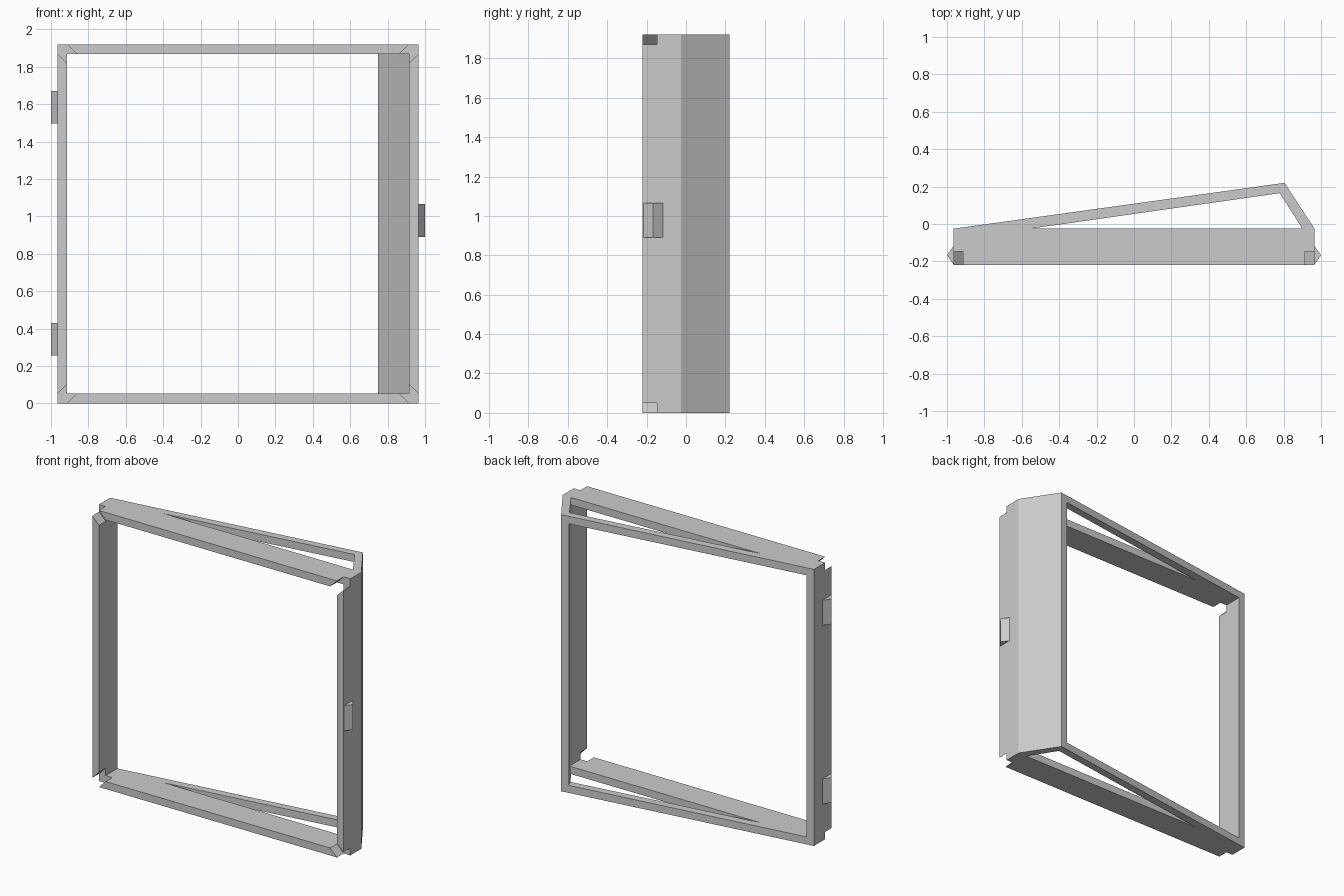
import bpy
import bmesh
from math import radians
from mathutils import Matrix, Vector

if "Cube" in bpy.data.objects:
    bpy.data.objects.remove(bpy.data.objects["Cube"], do_unlink=True)

HALF_W, HEIGHT, WALL = 0.965, 1.92, 0.052
FRONT, MID, BACK = -0.22, -0.025, 0.22

grey = bpy.data.materials.new("plain_grey")
grey.use_nodes = True
colour = (0.6, 0.6, 0.6, 1)
grey.diffuse_color = colour
grey.node_tree.nodes["Principled BSDF"].inputs["Base Color"].default_value = colour


def prism(name, profile, z0, z1):
    """Extrude a plan outline upwards from z0 to z1."""
    bm = bmesh.new()
    base = bm.faces.new([bm.verts.new((x, y, z0)) for x, y in profile])
    top = bmesh.ops.extrude_face_region(bm, geom=[base])["geom"]
    verts = [v for v in top if isinstance(v, bmesh.types.BMVert)]
    bmesh.ops.translate(bm, verts=verts, vec=(0, 0, z1 - z0))
    bmesh.ops.recalc_face_normals(bm, faces=bm.faces)
    mesh = bpy.data.meshes.new(name)
    bm.to_mesh(mesh)
    bm.free()
    mesh.materials.append(grey)
    obj = bpy.data.objects.new(name, mesh)
    bpy.context.collection.objects.link(obj)
    return obj


def cut(target, cutter):
    """Subtract the cutter, then discard it."""
    cutter.hide_render = True
    mod = target.modifiers.new("cut", 'BOOLEAN')
    mod.operation = 'DIFFERENCE'
    mod.solver = 'EXACT'
    mod.object = cutter
    bpy.context.view_layer.objects.active = target
    bpy.ops.object.modifier_apply(modifier=mod.name)
    bpy.data.objects.remove(cutter, do_unlink=True)


def slant_x(y):
    """Inner face of the slanted wall."""
    return 0.9 - 0.635 * (y - MID)


# Outer body of the frame, wedge-shaped in plan
frame = prism("frame", [(-HALF_W, FRONT), (HALF_W, FRONT), (HALF_W, MID),
                        (0.805, BACK), (-HALF_W, MID)], 0, HEIGHT)

# Large opening from front to back
inner = HALF_W - WALL
inner_y = MID - (inner - 0.9) / 0.635
cut(frame, prism("opening_cutter", [(-inner, -0.5), (inner, -0.5), (inner, inner_y),
                                    (slant_x(0.3), 0.3), (-inner, 0.3)],
                 WALL, HEIGHT - WALL))

# Triangular hole through the top and bottom plates
cut(frame, prism("triangle_cutter", [(-0.555, MID), (slant_x(MID), MID),
                                     (slant_x(0.165), 0.165)], -0.1, HEIGHT + 0.1))

# Diagonal slots across the four front corners
for sx in (-1, 1):
    for z, sz in ((0, -1), (HEIGHT, 1)):
        slot = prism("slot_cutter", [(-0.036, -0.4), (0.036, -0.4),
                                     (0.036, -0.147), (-0.036, -0.147)], -0.12, 0.12)
        centre = Vector((sx * (HALF_W - WALL / 2), 0, z - sz * WALL / 2))
        slot.matrix_world = (Matrix.Translation(centre)
                             @ Matrix.Rotation(radians(45 * sx * sz), 4, 'Y'))
        bpy.context.view_layer.update()
        cut(frame, slot)

# Small ridged catches on the outer sides
for name, side, z in (("right_upper_catch", -1, 1.495), ("right_lower_catch", -1, 0.255),
                      ("left_catch", 1, 0.89)):
    prism(name, [(side * (HALF_W - 0.01), -0.215), (side * HALF_W, -0.215), (side, -0.167),
                 (side * HALF_W, -0.118), (side * (HALF_W - 0.01), -0.118)], z, z + 0.175)
